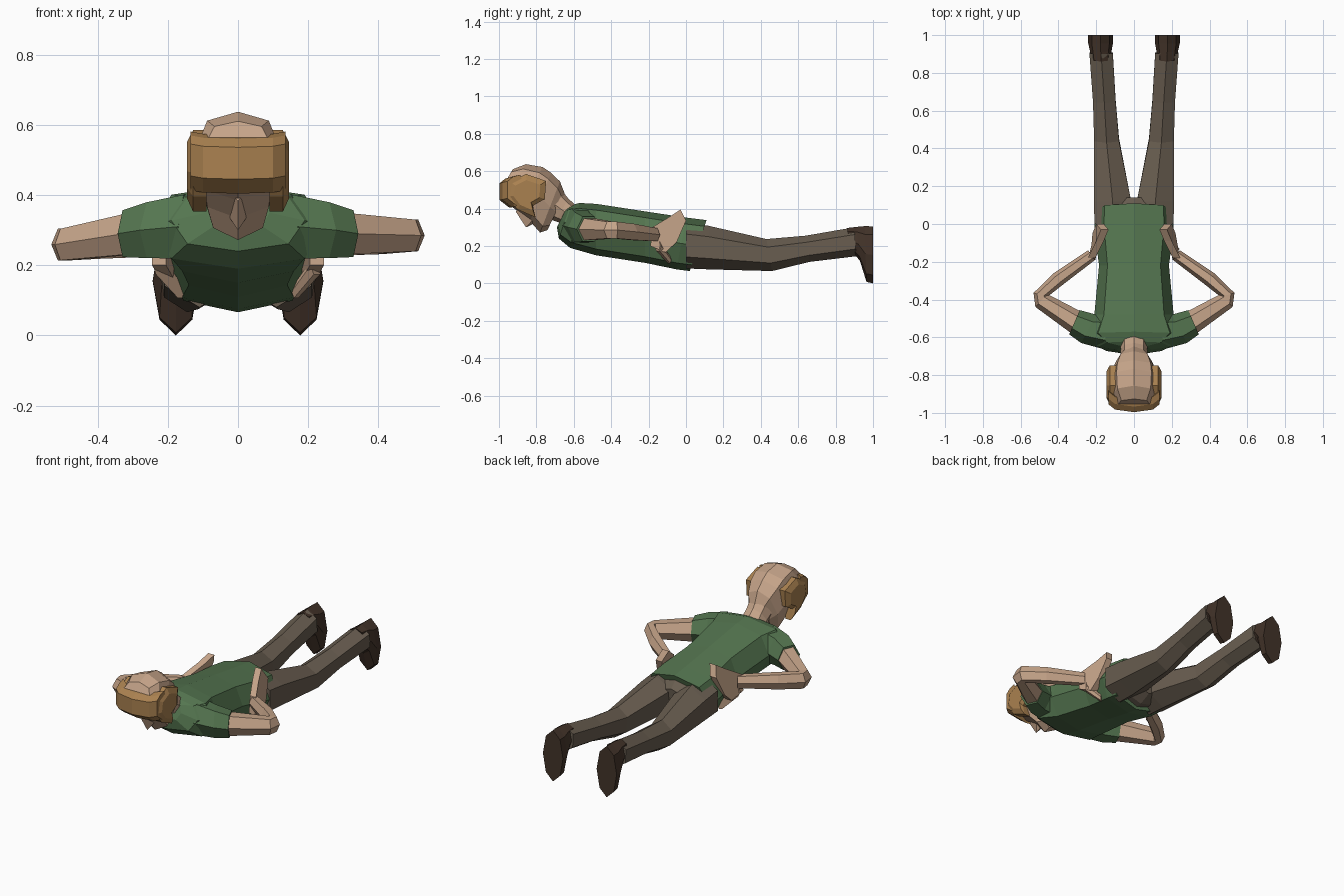
import bpy, bmesh
from math import sin, cos, pi
from mathutils import Vector as V

if "Cube" in bpy.data.objects:
    bpy.data.objects.remove(bpy.data.objects["Cube"])


def material(name, rgb):
    m = bpy.data.materials.new(name)
    m.diffuse_color = (*rgb, 1)
    m.use_nodes = True
    m.node_tree.nodes["Principled BSDF"].inputs["Base Color"].default_value = m.diffuse_color
    return m


SKIN = material("skin", (.56, .37, .25))
SHIRT = material("shirt_green", (.09, .18, .08))
PANTS = material("trouser_brown", (.14, .11, .08))
SHOE = material("shoe_brown", (.055, .033, .022))
HAIR = material("hair_blond", (.40, .22, .08))


def skin_rings(name, rings, mat):
    """Bridge equal point rings into a capped solid."""
    bm = bmesh.new()
    loops = [[bm.verts.new(p) for p in r] for r in rings]
    n = len(loops[0])
    for a, b in zip(loops, loops[1:]):
        for i in range(n):
            j = (i + 1) % n
            bm.faces.new((a[i], a[j], b[j], b[i]))
    bm.faces.new(loops[0][::-1])
    bm.faces.new(loops[-1])
    bmesh.ops.recalc_face_normals(bm, faces=bm.faces)
    me = bpy.data.meshes.new(name)
    bm.to_mesh(me)
    bm.free()
    me.materials.append(mat)
    ob = bpy.data.objects.new(name, me)
    bpy.context.collection.objects.link(ob)
    return ob


def tube(name, rings, mat, n=8, e=1.0):
    """Each ring: centre x, half width, y/z of its top, y/z of its bottom."""
    sp = lambda v: abs(v) ** e * (1 if v > 0 else -1) if abs(v) > 1e-6 else 0
    wmax = max(sin(2 * pi * i / n) for i in range(n))
    out = []
    for x, w, yt, zt, yb, zb in rings:
        t, b = V((x, yt, zt)), V((x, yb, zb))
        out.append([(t + b) / 2 + (t - b) / 2 * sp(cos(2 * pi * i / n))
                    + V((w, 0, 0)) * sp(sin(2 * pi * i / n) / wmax) for i in range(n)])
    return skin_rings(name, out, mat)


def limb(name, stations, mat, n=6):
    """Each station: centre, outward horizontal side vector, half height."""
    return skin_rings(name, [[V(c) + V((sx, sy, 0)) * cos(2 * pi * i / n)
                              + V((0, 0, h)) * sin(2 * pi * i / n) for i in range(n)]
                             for c, (sx, sy), h in stations], mat)


# Shirt body
tube("shirt_body", [
    (0, .205, .11, .338, .02, .066), (0, .21, 0, .352, -.05, .075),
    (0, .185, -.22, .385, -.22, .11), (0, .21, -.48, .425, -.48, .15),
    (0, .25, -.57, .43, -.62, .19), (0, .19, -.62, .415, -.68, .24),
    (0, .09, -.64, .40, -.69, .30)], SHIRT, e=.8)

# Hips under the shirt hem
tube("trouser_seat", [(0, .195, .02, .325, 0, .08), (0, .18, .09, .315, .06, .085),
                      (0, .10, .14, .27, .13, .12)], PANTS)

for s, side, drop in ((1, "right", 0), (-1, "left", .026)):
    # Trouser leg and shoe
    tube(side + "_trouser_leg", [
        (s * .11, .10, 0, .325, 0, .08), (s * .113, .098, .12, .308, .12, .075),
        (s * .145, .066, .43, .237, .46, .066), (s * .157, .06, .64, .255, .66, .115),
        (s * .174, .062, .90, .30, .91, .145)], PANTS, n=6)
    tube(side + "_shoe", [
        (s * .175, .052, .86, .296, .89, .17), (s * .176, .058, .91, .302, .93, .12),
        (s * .177, .066, .955, .306, .965, .008), (s * .177, .066, 1, .305, 1, 0)], SHOE)
    # Sleeve
    limb(side + "_sleeve", [
        ((s * .14, -.57, .31), (s * .03, -.09), .105),
        ((s * .24, -.555, .30), (s * .04, -.075), .092),
        ((s * .315, -.52, .29), (s * .028, -.064), .077)], SHIRT)
    # Arm bent at the elbow towards the hip
    limb(side + "_arm", [
        ((s * .30, -.525, .29), (s * .026, -.058), .068),
        ((s * .49, -.405, .285 - drop), (s * .032, -.034), .052),
        ((s * .495, -.375, .285 - drop), (s * .037, .01), .052),
        ((s * .40, -.29, .275 - drop / 2), (s * .025, .03), .05),
        ((s * .225, -.165, .26), (s * .018, .026), .04)], SKIN)
    # Flat hand wrapped on the hip, thumb down and fingers up the back
    palm = [(.245, -.19, .20), (.225, -.11, .165), (.22, -.05, .22), (.20, .0, .335),
            (.175, -.03, .395), (.20, -.09, .355), (.245, -.18, .30)]
    skin_rings(side + "_hand", [[(s * (x - d), y, z) for x, y, z in palm]
                                for d in (0, .04)], SKIN)
    limb(side + "_thumb", [((s * .225, -.15, .20), (.018, .018), .03),
                           ((s * .165, -.09, .125), (.012, .012), .022)], SKIN)

# Head: a runs from neck to crown, f towards the face
O, A, F = V((0, -.64, .38)), V((0, -.85, .53)), V((0, -.53, -.85))


def hp(x, a, f):
    return O + A * a + F * f + V((x, 0, 0))


def head_tube(name, rows, mat, n=8, e=1.0):
    rings = []
    for a0, back, a1, front, w in rows:
        t, b = hp(0, a0, back), hp(0, a1, front)
        rings.append((0, w, t.y, t.z, b.y, b.z))
    return tube(name, rings, mat, n, e)


head_tube("neck", [(-.07, -.05, -.05, .055, .075), (.03, -.068, .02, .07, .07),
                   (.12, -.10, .1, .09, .075)], SKIN)
head_tube("head", [(.06, -.08, .035, .134, .06), (.116, -.122, .062, .166, .095),
                   (.18, -.136, .14, .142, .118), (.235, -.138, .22, .132, .124),
                   (.319, -.104, .31, .125, .118), (.364, -.044, .36, .09, .09)],
          SKIN, e=.85)

# Nose wedge
skin_rings("nose", [[hp(-.012, .23, .12), hp(.012, .23, .12), hp(0, .23, .14)],
                    [hp(-.026, .13, .13), hp(.026, .13, .13), hp(0, .14, .182)],
                    [hp(-.018, .115, .13), hp(.018, .115, .13), hp(0, .12, .15)]], SKIN)

# Fringe across the forehead
fringe = [(.345, -.01), (.372, .02), (.384, .056), (.336, .133), (.27, .14), (.27, .05)]
skin_rings("hair_fringe", [[hp(x, a - d, f - d) for a, f in fringe]
                           for x, d in ((-.135, .03), (-.1, .01), (0, 0), (.1, .01), (.135, .03))], HAIR)

# Side hair with a lock in front of each ear
lock = [(.18, -.085), (.29, -.06), (.34, .02), (.31, .095), (.23, .125),
        (.125, .11), (.17, .065), (.135, .0)]
for s, side in ((1, "right"), (-1, "left")):
    skin_rings(side + "_side_hair", [
        [hp(s * .09, a, f) for a, f in lock], [hp(s * .128, a, f) for a, f in lock],
        [hp(s * .145, .23 + (a - .23) * .7, .03 + (f - .03) * .7) for a, f in lock]], HAIR)
